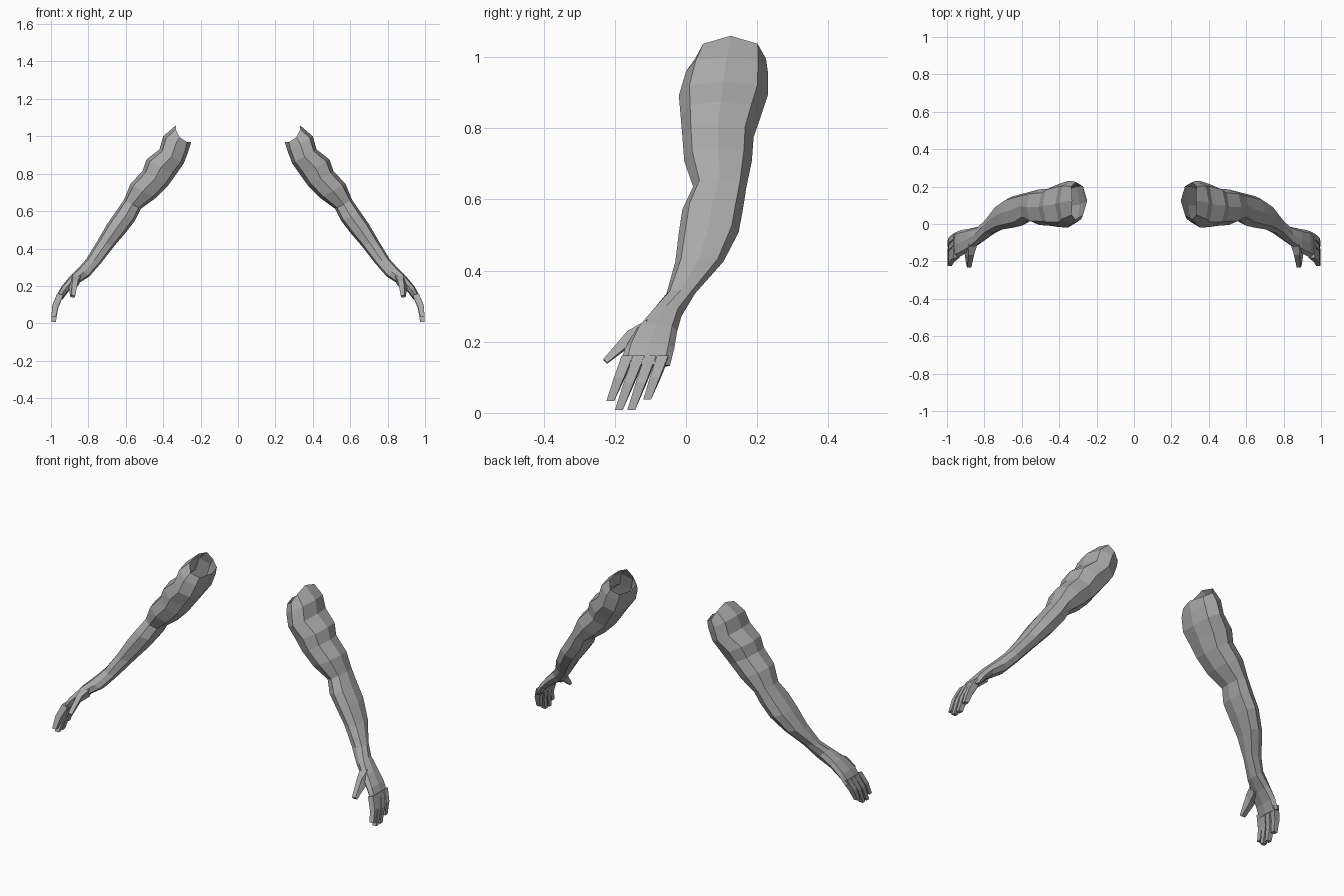
import bpy, bmesh, math
from mathutils import Vector

if "Cube" in bpy.data.objects:
    bpy.data.objects.remove(bpy.data.objects["Cube"])

skin = bpy.data.materials.new("grey")
skin.diffuse_color = (0.40, 0.40, 0.40, 1)
skin.use_nodes = True
skin.node_tree.nodes["Principled BSDF"].inputs["Base Color"].default_value = skin.diffuse_color


def loft(name, rings, cap_start, cap_end):
    """Skin a list of closed rings and mirror the part to the other side."""
    bm = bmesh.new()
    loops = [[bm.verts.new(p) for p in ring] for ring in rings]
    n = len(loops[0])
    for a, b in zip(loops, loops[1:]):
        for i in range(n):
            j = (i + 1) % n
            bm.faces.new((a[i], a[j], b[j], b[i]))
    if cap_start:
        bm.faces.new(loops[0][::-1])
    if cap_end:
        bm.faces.new(loops[-1])
    bmesh.ops.recalc_face_normals(bm, faces=bm.faces)
    mesh = bpy.data.meshes.new(name)
    bm.to_mesh(mesh)
    bm.free()
    mesh.materials.append(skin)
    obj = bpy.data.objects.new(name, mesh)
    bpy.context.collection.objects.link(obj)
    mirror = obj.modifiers.new("mirror", 'MIRROR')
    mirror.use_axis = (True, False, False)
    return obj


def arm_ring(xo, zo, xi, zi, yf, yb, sag=0.0):
    """Eight-sided section between an outer and an inner edge point."""
    mid = Vector(((xo + xi) / 2, (yf + yb) / 2, (zo + zi) / 2))
    u = Vector((xo - xi, 0, zo - zi)) / 2
    v = Vector((0, (yb - yf) / 2, 0))
    along = Vector((u.z, 0, -u.x)).normalized()
    ring = []
    for k in range(8):
        a = k * math.pi / 4
        f = 1.08 if k % 2 else 1.0
        c, s = math.cos(a) * f, math.sin(a) * f
        ring.append(mid + u * c + v * s + along * sag * s * s)
    return ring


def finger_ring(p, half_x, half_y, half_z=0.0):
    """Four-sided section, half_z slants it."""
    x, y, z = p
    return [(x - half_x, y - half_y, z - half_z), (x + half_x, y - half_y, z + half_z),
            (x + half_x, y + half_y, z + half_z), (x - half_x, y + half_y, z - half_z)]


# Arm from the open shoulder rim to the knuckles:
# outer x, z, inner x, z, front y, back y
sections = [
    (0.33, 1.06, 0.25, 0.97, 0.025, 0.225, 0.03),
    (0.40, 1.00, 0.265, 0.92, 0.00, 0.23),
    (0.42, 0.93, 0.29, 0.855, -0.02, 0.23),
    (0.49, 0.875, 0.335, 0.79, -0.015, 0.21),
    (0.51, 0.815, 0.375, 0.735, -0.01, 0.19),
    (0.575, 0.745, 0.44, 0.67, -0.005, 0.185),
    (0.61, 0.66, 0.52, 0.612, 0.02, 0.17),
    (0.655, 0.595, 0.55, 0.55, -0.01, 0.16),
    (0.70, 0.53, 0.60, 0.485, -0.02, 0.148),
    (0.755, 0.435, 0.66, 0.415, -0.03, 0.105),
    (0.81, 0.345, 0.73, 0.325, -0.055, 0.025),
    (0.85, 0.30, 0.795, 0.25, -0.10, -0.012),
    (0.90, 0.25, 0.862, 0.208, -0.145, -0.025),
    (0.945, 0.195, 0.908, 0.168, -0.172, -0.033),
    (0.975, 0.137, 0.938, 0.128, -0.185, -0.045),
]
loft("arm", [arm_ring(*s) for s in sections], False, True)

# Fingers: knuckle y, tip y, tip z
fingers = [("index_finger", -0.165, -0.213, 0.033),
           ("middle_finger", -0.133, -0.189, 0.008),
           ("ring_finger", -0.100, -0.154, 0.008),
           ("little_finger", -0.066, -0.109, 0.038)]
for name, y0, y1, z1 in fingers:
    z0 = 0.155
    zm, ym = (z0 + z1) / 2, (y0 + y1) / 2
    loft(name, [finger_ring((0.950, y0, z0), 0.016, 0.016, 0.006),
                finger_ring((0.977, ym, zm), 0.015, 0.014, 0.004),
                finger_ring((0.986, y1, z1), 0.012, 0.011, 0.0)], True, True)

# Thumb, tapering forward and down from the palm
loft("thumb", [[(0.835, -0.10, 0.262), (0.885, -0.11, 0.262),
                (0.90, -0.12, 0.205), (0.85, -0.10, 0.205)],
               [(0.855, -0.165, 0.228), (0.885, -0.165, 0.23),
                (0.905, -0.165, 0.188), (0.870, -0.155, 0.188)],
               [(0.870, -0.232, 0.148), (0.892, -0.232, 0.152),
                (0.896, -0.222, 0.140), (0.874, -0.222, 0.138)]], True, True)
